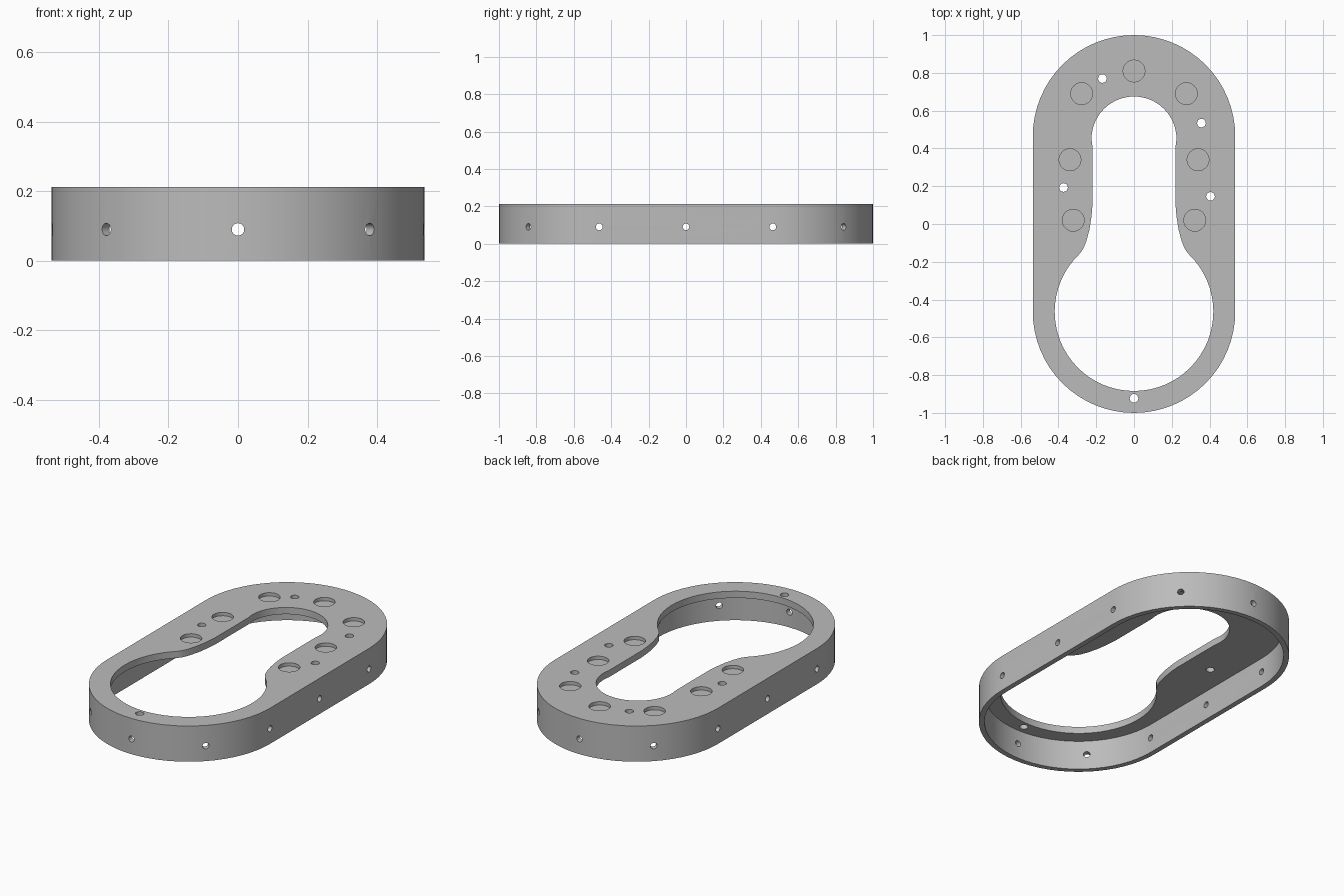
import bpy, bmesh, math
from math import cos, sin, pi, radians
from mathutils import Matrix, Vector

if "Cube" in bpy.data.objects:
    bpy.data.objects.remove(bpy.data.objects["Cube"])

HEIGHT, PLATE, WALL = 0.212, 0.04, 0.03
RADIUS, CENTRE = 0.536, 0.464

grey = bpy.data.materials.new("plain grey")
grey.use_nodes = True
grey.diffuse_color = (0.5, 0.5, 0.5, 1)
grey.node_tree.nodes["Principled BSDF"].inputs["Base Color"].default_value = grey.diffuse_color


def arc(cy, r, a0, a1, n):
    """Points on an arc centred on the y axis, angles in degrees."""
    angles = [radians(a0 + (a1 - a0) * i / n) for i in range(n + 1)]
    return [(r * cos(a), cy + r * sin(a)) for a in angles]


def stadium(r):
    return arc(CENTRE, r, 0, 180, 32) + arc(-CENTRE, r, 180, 360, 32)


def add_prism(bm, outline, z0, z1, matrix=Matrix()):
    base = bm.faces.new([bm.verts.new((x, y, z0)) for x, y in outline])
    top = bmesh.ops.extrude_face_region(bm, geom=[base])["geom"]
    moved = [v for v in top if isinstance(v, bmesh.types.BMVert)]
    bmesh.ops.translate(bm, vec=(0, 0, z1 - z0), verts=moved)
    bmesh.ops.transform(bm, matrix=matrix, verts=list(base.verts) + moved)


def make_object(name, prisms):
    bm = bmesh.new()
    for prism in prisms:
        add_prism(bm, *prism)
    bmesh.ops.recalc_face_normals(bm, faces=bm.faces)
    mesh = bpy.data.meshes.new(name)
    bm.to_mesh(mesh)
    bm.free()
    mesh.materials.append(grey)
    obj = bpy.data.objects.new(name, mesh)
    bpy.context.collection.objects.link(obj)
    return obj


def cut(target, name, prisms):
    cutter = make_object(name, prisms)
    cutter.hide_render = True
    mod = target.modifiers.new(name, 'BOOLEAN')
    mod.operation = 'DIFFERENCE'
    mod.solver = 'EXACT'
    mod.object = cutter
    bpy.context.view_layer.objects.active = target
    bpy.ops.object.modifier_apply(modifier=name)
    bpy.data.objects.remove(cutter)


# Rounded body with a hollow underside
housing = make_object("housing", [(stadium(RADIUS), 0, HEIGHT)])
cut(housing, "cavity", [(stadium(RADIUS - WALL), -0.1, HEIGHT - PLATE)])

# Keyhole opening: small arc, flared neck, large arc
neck = [(0.22, 0.41), (0.22, 0.1), (0.225, 0.04), (0.236, -0.03),
        (0.252, -0.09), (0.268, -0.13), (0.285, -0.155)]
left_neck = [(-x, y) for x, y in neck]
keyhole = (arc(0.45, 0.225, 0, 180, 28) + left_neck
           + arc(-CENTRE, 0.42, 134, 406, 48) + neck[::-1])
cut(housing, "opening", [(keyhole, -0.1, 0.4)])

# Shallow round pockets in the top face
pocket = arc(0, 0.058, 0, 345, 23)
spots = [(0, 0.81)] + [(s * x, y) for s in (-1, 1)
                       for x, y in [(0.277, 0.69), (0.339, 0.34), (0.322, 0.02)]]
cut(housing, "pockets", [(pocket, HEIGHT - 0.02, 0.4, Matrix.Translation((x, y, 0)))
                         for x, y in spots])

# Small holes through the top plate
hole = arc(0, 0.023, 0, 337.5, 15)
spots = [(-0.167, 0.77), (0.357, 0.534), (-0.373, 0.193), (0.405, 0.146), (0, -0.923)]
cut(housing, "plate_holes", [(hole, 0.1, 0.4, Matrix.Translation((x, y, 0)))
                             for x, y in spots])

# Radial holes through the side wall
side_hole = arc(0, 0.018, 0, 337.5, 15)
radial = [(s * CENTRE, s * a) for s in (-1, 1) for a in (0, 45, 90, 135, 180)]
radial += [(0, 0), (0, 180)]
holes = []
for cy, angle in radial:
    a = radians(angle)
    direction = Vector((cos(a), sin(a), 0))
    turn = direction.to_track_quat('Z', 'Y').to_matrix().to_4x4()
    holes.append((side_hole, RADIUS - 0.08, RADIUS + 0.05,
                  Matrix.Translation((0, cy, 0.09)) @ turn))
cut(housing, "side_holes", holes)

# Smooth curved walls, crisp rims
bpy.ops.object.select_all(action='DESELECT')
housing.select_set(True)
bpy.context.view_layer.objects.active = housing
bpy.ops.object.shade_smooth_by_angle(angle=radians(30))
